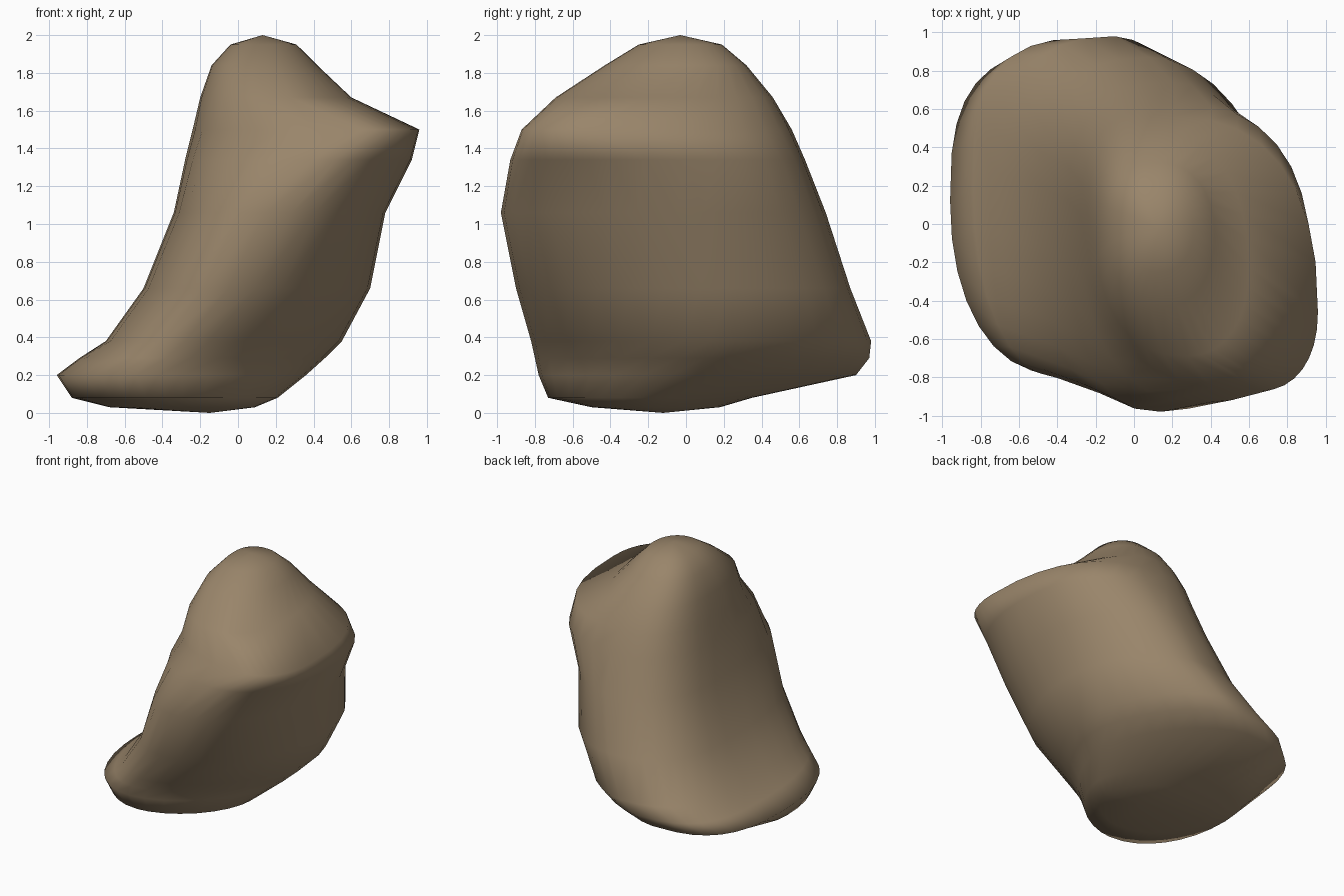
import bpy, bmesh, math

if "Cube" in bpy.data.objects:
    bpy.data.objects.remove(bpy.data.objects["Cube"])

stone = bpy.data.materials.new("brown stone")
stone.diffuse_color = (0.32, 0.235, 0.145, 1)
stone.use_nodes = True
stone.node_tree.nodes["Principled BSDF"].inputs["Base Color"].default_value = stone.diffuse_color

SEG = 32
# z, x min, x max, y min, y max, then where those extremes sit: y at left, y at right, x at front, x at back
LEVELS = [
    (0.03, -0.68, 0.09, -0.50, 0.18, -0.10, -0.20, -0.25, -0.25),
    (0.08, -0.88, 0.21, -0.73, 0.35, -0.02, -0.15, -0.38, -0.30),
    (0.20, -0.96, 0.36, -0.78, 0.90, 0.12, 0.05, -0.42, -0.33),
    (0.29, -0.84, 0.46, -0.80, 0.97, 0.20, 0.10, -0.38, -0.22),
    (0.38, -0.70, 0.55, -0.82, 0.98, 0.26, 0.13, -0.28, -0.10),
    (0.66, -0.50, 0.70, -0.90, 0.87, 0.20, 0.08, -0.05, 0.08),
    (1.06, -0.34, 0.78, -0.98, 0.74, 0.12, -0.05, 0.14, 0.20),
    (1.34, -0.28, 0.92, -0.93, 0.63, 0.05, -0.22, 0.40, 0.22),
    (1.50, -0.24, 0.96, -0.87, 0.56, 0.05, -0.46, 0.66, 0.20),
    (1.67, -0.20, 0.60, -0.69, 0.46, 0.00, -0.22, 0.28, 0.18),
    (1.84, -0.14, 0.42, -0.43, 0.32, 0.00, -0.05, 0.16, 0.14),
    (1.95, -0.04, 0.31, -0.25, 0.19, 0.00, -0.03, 0.13, 0.13),
]


def roundness(z, right, back):
    """Exponent of each quarter: 2 is elliptical, higher is squarer."""
    if back:
        if right:
            return 1.7 if z < 0.5 else 1.9 if z < 1.2 else 2.4 if z < 1.6 else 2.1
        return 2.9 if 0.1 < z < 0.3 else 2.5
    if right:
        return 1.75 if z < 0.5 else 2.0 if z < 1.0 else 2.2
    return 2.15 if z < 0.3 else 2.6 if z < 1.6 else 2.4


def outline(level):
    """Closed cross-section: four rounded quarters joining the extremes."""
    z, x0, x1, y0, y1, yl, yr, xf, xb = level
    pts = []
    for i in range(SEG):
        a = 2 * math.pi * i / SEG
        c, s = math.cos(a), math.sin(a)
        power = 2 / roundness(z, c > 0, s > 0)
        u, v = abs(c) ** power, abs(s) ** power
        cx, cy = (xb if s > 0 else xf), (yr if c > 0 else yl)
        pts.append((cx + u * ((x1 if c > 0 else x0) - cx),
                    cy + v * ((y1 if s > 0 else y0) - cy), z))
    return pts


# rock body: stacked sections closed by a low point and a peak
bm = bmesh.new()
rings = [[bm.verts.new(p) for p in outline(l)] for l in LEVELS]
for a, b in zip(rings, rings[1:]):
    for i in range(SEG):
        j = (i + 1) % SEG
        bm.faces.new((a[i], a[j], b[j], b[i]))
low = bm.verts.new((-0.15, -0.12, 0))
peak = bm.verts.new((0.13, -0.03, 2))
for i in range(SEG):
    j = (i + 1) % SEG
    bm.faces.new((rings[0][j], rings[0][i], low))
    bm.faces.new((rings[-1][i], rings[-1][j], peak))
bmesh.ops.recalc_face_normals(bm, faces=bm.faces)
mesh = bpy.data.meshes.new("rock")
bm.to_mesh(mesh)
bm.free()
mesh.materials.append(stone)
mesh.polygons.foreach_set("use_smooth", [True] * len(mesh.polygons))
rock = bpy.data.objects.new("rock", mesh)
bpy.context.collection.objects.link(rock)
